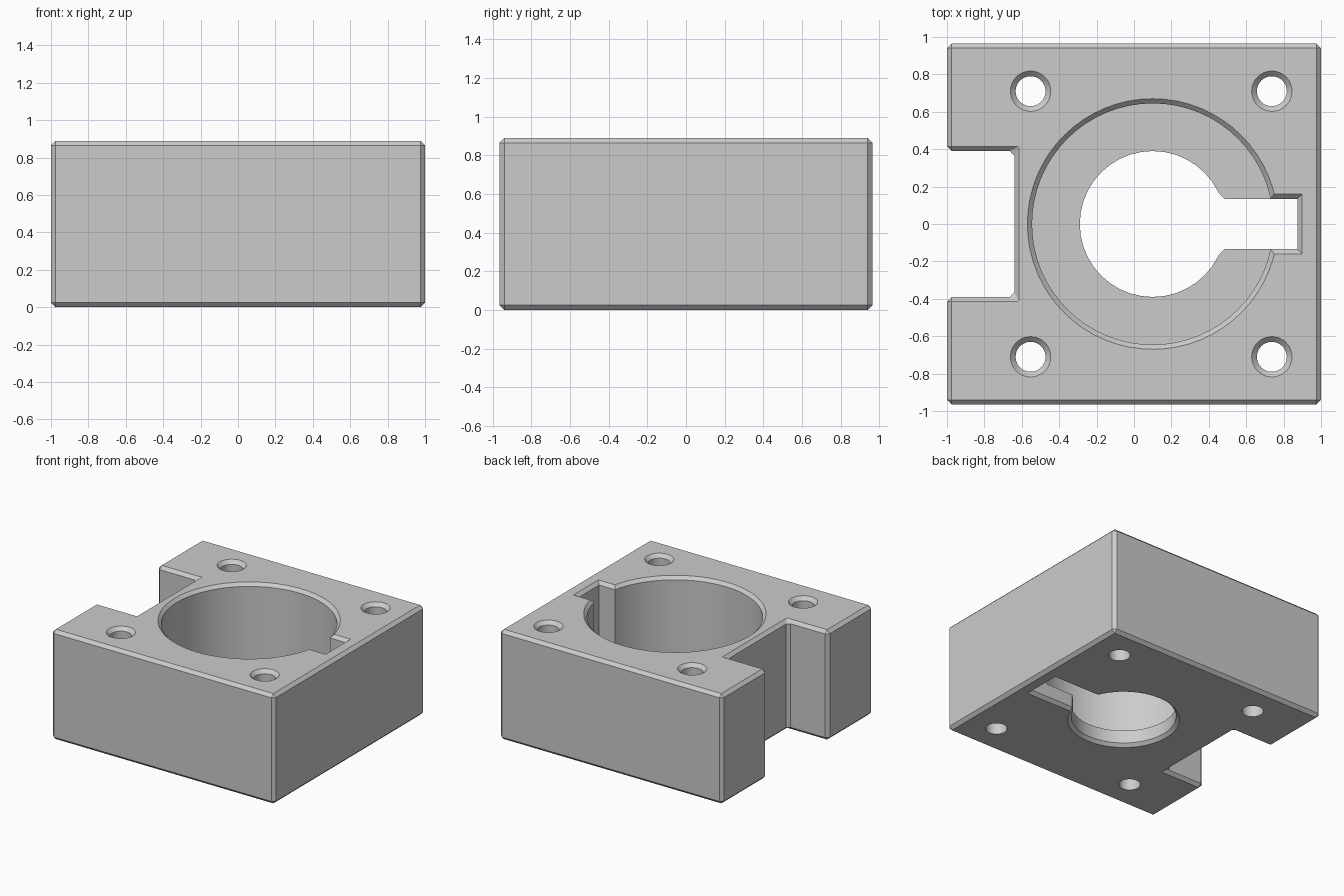
import bpy
import bmesh
from math import cos, sin, tau

if "Cube" in bpy.data.objects:
    bpy.data.objects.remove(bpy.data.objects["Cube"], do_unlink=True)

HEIGHT = 0.89
DEPTH = 0.965
CHAMFER = 0.025
FLOOR = 0.13
BORE_X = 0.1
OVER = 0.05  # cutter overshoot beyond the block

grey = bpy.data.materials.new("machined grey")
grey.use_nodes = True
colour = (0.6, 0.6, 0.6, 1)
grey.diffuse_color = colour
grey.node_tree.nodes["Principled BSDF"].inputs["Base Color"].default_value = colour


def loft(name, layers):
    """Closed solid through stacked (outline, z) layers of equal point count."""
    bm = bmesh.new()
    rings = [[bm.verts.new((x, y, z)) for x, y in pts] for pts, z in layers]
    for low, high in zip(rings, rings[1:]):
        for i in range(len(low)):
            j = (i + 1) % len(low)
            bm.faces.new((low[i], low[j], high[j], high[i]))
    bm.faces.new(rings[0][::-1])
    bm.faces.new(rings[-1])
    bmesh.ops.recalc_face_normals(bm, faces=bm.faces)
    mesh = bpy.data.meshes.new(name)
    bm.to_mesh(mesh)
    bm.free()
    mesh.materials.append(grey)
    obj = bpy.data.objects.new(name, mesh)
    bpy.context.collection.objects.link(obj)
    return obj


def circle(cx, cy, r, n):
    return [(cx + r * cos(tau * i / n), cy + r * sin(tau * i / n)) for i in range(n)]


def slot(grow):
    """Key slot outline with eased corners where it leaves the bore."""
    half = 0.135 + grow
    lower = [(BORE_X, -half - 0.03), (0.455, -half - 0.03),
             (0.485, -half), (0.873 + grow, -half)]
    return lower + [(x, -y) for x, y in reversed(lower)]


# Block with an open notch in one side, all edges chamfered
side = [(-1, 0.39), (-1, DEPTH), (1, DEPTH)]
outline = [(-0.64, 0.39)] + side
outline += [(x, -y) for x, y in reversed(outline)]
block = loft("mounting_block", [(outline, 0), (outline, HEIGHT)])
bevel = block.modifiers.new("chamfer", "BEVEL")
bevel.width = CHAMFER
bevel.segments = 1
bevel.limit_method = "ANGLE"

# Large pocket, flared at the rim
cutters = [loft("pocket_cutter", [
    (circle(BORE_X, 0, 0.645, 64), FLOOR),
    (circle(BORE_X, 0, 0.645, 64), HEIGHT - CHAMFER),
    (circle(BORE_X, 0, 0.645 + CHAMFER + OVER, 64), HEIGHT + OVER)])]

# Smaller bore through the floor, flared underneath
cutters.append(loft("bore_cutter", [
    (circle(BORE_X, 0, 0.39 + CHAMFER + OVER, 40), -OVER),
    (circle(BORE_X, 0, 0.39, 40), CHAMFER),
    (circle(BORE_X, 0, 0.39, 40), FLOOR + 0.1)]))

# Key slot through the full height, flared at both ends
cutters.append(loft("slot_cutter", [
    (slot(CHAMFER + OVER), -OVER), (slot(0), CHAMFER),
    (slot(0), HEIGHT - CHAMFER), (slot(CHAMFER + OVER), HEIGHT + OVER)]))

# Four countersunk screw holes
for x in (-0.553, 0.737):
    for y in (-0.71, 0.71):
        cutters.append(loft("screw_hole_cutter", [
            (circle(x, y, 0.08, 32), -OVER),
            (circle(x, y, 0.08, 32), HEIGHT - 0.028),
            (circle(x, y, 0.108 + OVER, 32), HEIGHT + OVER)]))

for cutter in cutters:
    cutter.hide_render = True
    cut = block.modifiers.new("cut", "BOOLEAN")
    cut.operation = "DIFFERENCE"
    cut.solver = "EXACT"
    cut.object = cutter

# Bake the cuts and drop the cutters
bpy.context.view_layer.update()
depsgraph = bpy.context.evaluated_depsgraph_get()
baked = bpy.data.meshes.new_from_object(block.evaluated_get(depsgraph))
block.modifiers.clear()
block.data = baked
for cutter in cutters:
    bpy.data.objects.remove(cutter, do_unlink=True)

bpy.ops.object.select_all(action="DESELECT")
block.select_set(True)
bpy.context.view_layer.objects.active = block
bpy.ops.object.shade_smooth_by_angle(angle=0.35)
